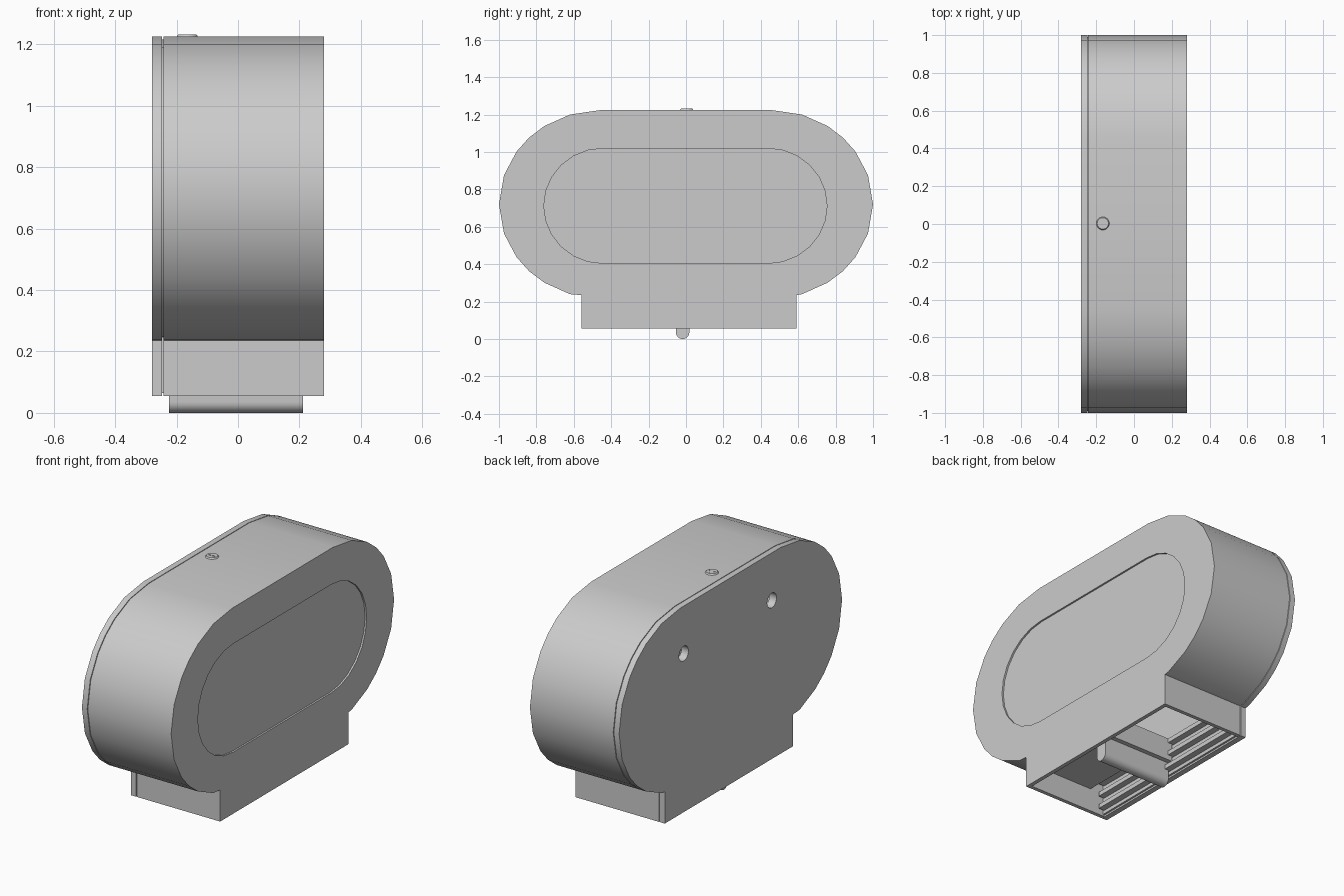
import bpy, bmesh, math
from mathutils import Matrix

if "Cube" in bpy.data.objects:
    bpy.data.objects.remove(bpy.data.objects["Cube"])

grey = bpy.data.materials.new("light_grey")
grey.diffuse_color = (0.6, 0.6, 0.6, 1)
grey.use_nodes = True
grey.node_tree.nodes["Principled BSDF"].inputs["Base Color"].default_value = grey.diffuse_color


def finish(name, bm):
    bmesh.ops.recalc_face_normals(bm, faces=bm.faces)
    me = bpy.data.meshes.new(name)
    bm.to_mesh(me)
    bm.free()
    me.materials.append(grey)
    ob = bpy.data.objects.new(name, me)
    bpy.context.collection.objects.link(ob)
    return ob


def activate(ob):
    bpy.ops.object.select_all(action='DESELECT')
    ob.select_set(True)
    bpy.context.view_layer.objects.active = ob


def smooth(ob):
    activate(ob)
    bpy.ops.object.shade_smooth_by_angle(angle=math.radians(30))


def prism(name, pts, x0, x1):
    """Extrude a (y, z) profile along x."""
    bm = bmesh.new()
    f = bm.faces.new([bm.verts.new((x0, y, z)) for y, z in pts])
    r = bmesh.ops.extrude_face_region(bm, geom=[f])
    bmesh.ops.translate(bm, vec=(x1 - x0, 0, 0),
                        verts=[v for v in r["geom"] if isinstance(v, bmesh.types.BMVert)])
    return finish(name, bm)


def box(name, x0, x1, y0, y1, z0, z1):
    return prism(name, [(y0, z0), (y1, z0), (y1, z1), (y0, z1)], x0, x1)


def cylinder(name, r1, r2, depth, loc, axis='Z'):
    bm = bmesh.new()
    bmesh.ops.create_cone(bm, cap_ends=True, segments=24, radius1=r1, radius2=r2, depth=depth)
    if axis == 'X':
        bmesh.ops.transform(bm, matrix=Matrix.Rotation(math.pi / 2, 4, 'Y'), verts=bm.verts)
    bmesh.ops.translate(bm, vec=loc, verts=bm.verts)
    return finish(name, bm)


def cut(target, cutter):
    m = target.modifiers.new("cut", 'BOOLEAN')
    m.operation = 'DIFFERENCE'
    m.solver = 'EXACT'
    m.object = cutter
    activate(target)
    bpy.ops.object.modifier_apply(modifier=m.name)


def remove(ob):
    bpy.data.objects.remove(ob, do_unlink=True)


def body_outline(inset, bottom):
    """Wide rounded case with a rectangular neck below."""
    angles = [90, 72, 56, 45, 34, 18, 0, -18, -34, -45, -56, -72]
    arc = [(0.45 + (0.55 - inset) * math.cos(math.radians(a)),
            0.72 + (0.505 - inset) * math.sin(math.radians(a))) for a in angles]
    neck_z = 0.235 + inset
    neck = [(0.59 - inset, neck_z), (0.59 - inset, bottom),
            (-0.56 + inset, bottom), (-0.56 + inset, neck_z)]
    return arc + neck + [(-y, z) for y, z in reversed(arc)]


def window_outline(grow):
    pts = []
    for side in (1, -1):
        for i in range(13):
            t = math.radians(90 - 15 * i)
            pts.append((-0.003 + side * (0.44 + (0.317 + grow) * math.cos(t)),
                        0.712 + side * (0.3075 + grow) * math.sin(t)))
    return pts


# Hollow front cover, open at the bottom and back
cover = prism("cover", body_outline(0, 0.055), -0.243, 0.28)
cavity = prism("cavity_cutter", body_outline(0.022, -0.1), -0.3, 0.257)
opening = prism("window_cutter", window_outline(0), 0.2, 0.4)
for c in (cavity, opening):
    cut(cover, c)
    remove(c)
smooth(cover)

# Sunken window pane
smooth(prism("window_pane", window_outline(0.008), 0.259, 0.27))

# Back plate with inner lip and two screw holes
plate = prism("back_plate", body_outline(0, 0.055), -0.28, -0.247)
lip = prism("back_plate_lip", body_outline(0.01, 0.065), -0.25, -0.236)
for y in (-0.37, 0.42):
    hole = cylinder("hole_cutter", 0.042, 0.042, 0.3, (-0.28, y, 0.955), 'X')
    cut(plate, hole)
    cut(lip, hole)
    remove(hole)
smooth(plate)
smooth(lip)

# Lock on the top with a key slot
lock = cylinder("lock", 0.038, 0.03, 0.012, (-0.165, 0.003, 1.226))
slot = box("slot_cutter", -0.185, -0.145, -0.002, 0.004, 1.228, 1.25)
cut(lock, slot)
remove(slot)
smooth(lock)
smooth(cylinder("lock_pin", 0.012, 0.012, 0.01, (-0.165, 0.01, 1.2275)))

# Round-nosed bar between the two paper outlets
nose = [(-0.018 + 0.036 * math.cos(math.pi + math.pi * i / 12),
         0.036 + 0.036 * math.sin(math.pi + math.pi * i / 12)) for i in range(13)]
smooth(prism("centre_bar", nose + [(0.018, 0.14), (-0.054, 0.14)], -0.225, 0.212))
box("centre_block", -0.225, 0.212, -0.08, 0.045, 0.13, 0.26)

# Tear rails along the inside of the back plate
for i, z in enumerate((0.085, 0.16, 0.235)):
    box(f"tear_rail_{i + 1}", -0.24, -0.2, -0.53, 0.56, z, z + 0.025)

# Tray above the front outlet
box("paper_tray", -0.15, 0.258, -0.54, -0.07, 0.19, 0.21)
